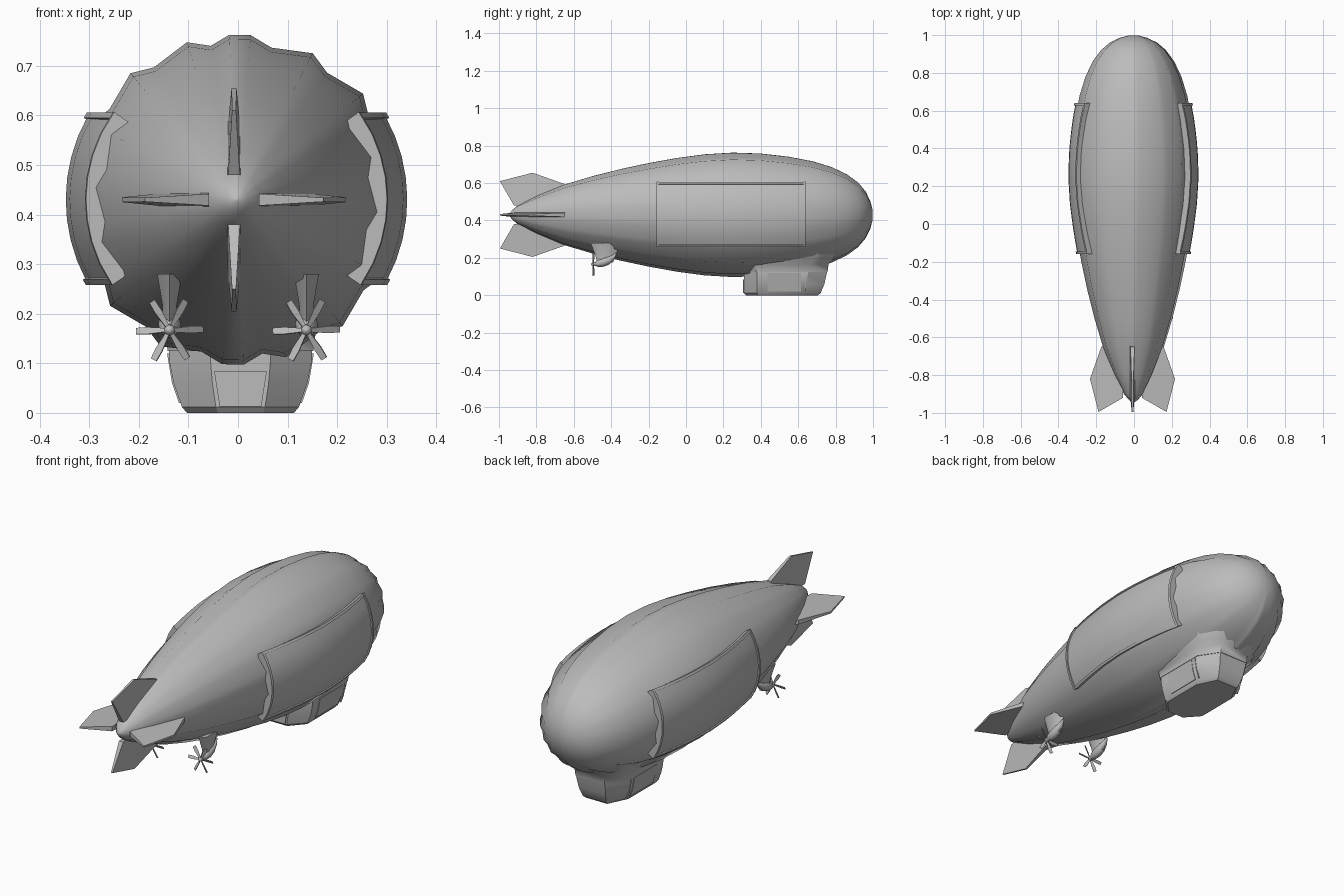
import bpy, bmesh, math
from mathutils import Vector, Matrix

if "Cube" in bpy.data.objects:
    bpy.data.objects.remove(bpy.data.objects["Cube"])

grey = bpy.data.materials.new("airship_grey")
grey.use_nodes = True
grey.diffuse_color = (0.5, 0.5, 0.5, 1)
grey.node_tree.nodes["Principled BSDF"].inputs["Base Color"].default_value = (0.5, 0.5, 0.5, 1)

CX, CZ = -0.003, 0.43
HULL = [(-0.945, 0.004), (-0.93, 0.025), (-0.9, 0.05), (-0.8, 0.1), (-0.65, 0.162), (-0.5, 0.207),
        (-0.35, 0.245), (-0.2, 0.277), (-0.05, 0.304), (0.1, 0.324), (0.25, 0.333), (0.4, 0.328),
        (0.55, 0.311), (0.68, 0.286), (0.78, 0.255), (0.86, 0.217), (0.92, 0.173), (0.96, 0.126),
        (0.985, 0.075), (0.997, 0.03)]


def hull_radius(y):
    for (y0, r0), (y1, r1) in zip(HULL, HULL[1:]):
        if y <= y1:
            return r0 + (r1 - r0) * (y - y0) / (y1 - y0)
    return HULL[-1][1]


def finish(name, bm, angle=40):
    bmesh.ops.recalc_face_normals(bm, faces=bm.faces)
    mesh = bpy.data.meshes.new(name)
    bm.to_mesh(mesh)
    bm.free()
    obj = bpy.data.objects.new(name, mesh)
    bpy.context.collection.objects.link(obj)
    mesh.materials.append(grey)
    bpy.ops.object.select_all(action="DESELECT")
    obj.select_set(True)
    bpy.context.view_layer.objects.active = obj
    bpy.ops.object.shade_smooth_by_angle(angle=math.radians(angle))
    return obj


def loft(name, rings, angle=40):
    """Skin a row of equal closed rings and cap both ends."""
    bm = bmesh.new()
    loops = [[bm.verts.new(p) for p in ring] for ring in rings]
    for a, b in zip(loops, loops[1:]):
        for i in range(len(a)):
            j = (i + 1) % len(a)
            bm.faces.new((a[i], a[j], b[j], b[i]))
    bm.faces.new(loops[0])
    bm.faces.new(loops[-1])
    return finish(name, bm, angle)


# Hull: sixteen overlapping gores, each with a ridge and a shallow step
section = []
for k in range(16):
    start = 5 + 22.5 * k
    section += [(start, 1.0), (start + 8, 0.945)]
    if k in (7, 15):
        section.append((start + 15, 1.0))
rings = []
for y, r in HULL:
    rings.append([(CX + r * s * math.sin(math.radians(a)), y, CZ + r * s * math.cos(math.radians(a)))
                  for a, s in section])
loft("hull", rings, 65)


# Side panels: curved sheets that follow the hull
def side_sheet(name, side, y0, y1, z0, z1, gap, thick, ny, nz):
    bm = bmesh.new()
    grid = []
    for i in range(ny + 1):
        y = y0 + (y1 - y0) * i / ny
        row = []
        for j in range(nz + 1):
            z = z0 + (z1 - z0) * j / nz
            r = hull_radius(y) + gap
            row.append(bm.verts.new((CX + side * math.sqrt(r * r - z * z), y, CZ + z)))
        grid.append(row)
    for i in range(ny):
        for j in range(nz):
            bm.faces.new((grid[i][j], grid[i + 1][j], grid[i + 1][j + 1], grid[i][j + 1]))
    geo = bmesh.ops.extrude_face_region(bm, geom=bm.faces[:])["geom"]
    moved = [v for v in geo if isinstance(v, bmesh.types.BMVert)]
    for v in moved:
        out = Vector((v.co.x - CX, 0, v.co.z - CZ)).normalized()
        v.co -= out * thick
    return finish(name, bm, 35)


for side, label in ((1, "left"), (-1, "right")):
    side_sheet(label + "_panel", side, -0.15, 0.63, -0.165, 0.17, 0.012, 0.035, 12, 8)
    for end, y in (("rear", -0.158), ("front", 0.628)):
        side_sheet(f"{label}_panel_{end}_rim", side, y, y + 0.012, -0.172, 0.177, 0.019, 0.035, 1, 8)
    for edge, z in (("lower", -0.172), ("upper", 0.165)):
        side_sheet(f"{label}_panel_{edge}_rim", side, -0.15, 0.63, z, z + 0.011, 0.017, 0.035, 12, 1)


# Tail fins: tapered blades repeated around the hull axis
outline = [(0.05, -0.6), (0.165, -0.65), (0.225, -0.82), (0.18, -0.995), (0.05, -0.92)]
thickness = [0.024, 0.011, 0.005, 0.004, 0.012]
for k, name in enumerate(("upper_fin", "left_fin", "lower_fin", "right_fin")):
    turn = Matrix.Translation((-0.008, 0, CZ)) @ Matrix.Rotation(math.radians(90 * k), 4, "Y")
    loft(name, [[turn @ Vector((s * t, y, r)) for (r, y), t in zip(outline, thickness)]
                for s in (-1, 1)], 25)


# Gondola: chamfered plan that narrows at the keel and flares into the hull
def plan(z, half, rear, nose):
    tail, front = half * 0.42, half * 0.55
    right = [(-tail, rear), (-half, rear + 0.07), (-half, nose - 0.1), (-front, nose)]
    pts = right + [(-x, y) for x, y in reversed(right)]
    return [(0.005 + x, y, z) for x, y in pts]


loft("gondola", [plan(0.0, 0.108, 0.32, 0.705), plan(0.012, 0.118, 0.31, 0.72),
                 plan(0.06, 0.135, 0.31, 0.74), plan(0.105, 0.144, 0.31, 0.75),
                 plan(0.135, 0.145, 0.31, 0.757)], 30)
loft("gondola_fairing", [plan(0.125, 0.147, 0.305, 0.757), plan(0.165, 0.152, 0.3, 0.762),
                         plan(0.19, 0.17, 0.29, 0.785), plan(0.24, 0.18, 0.28, 0.81)], 50)

# Gondola doors: thin plates on the sides and the rear
for side, label in ((1, "left"), (-1, "right")):
    for part, y0, y1 in (("door", 0.435, 0.615), ("front_window", 0.635, 0.64)):
        rows = [[(0.005 + side * (x + d), y, z) for y in (y0, y1) for x, z in
                 (((0.121, 0.02), (0.135, 0.06), (0.145, 0.12)) if y == y0 else
                  ((0.145, 0.12), (0.135, 0.06), (0.121, 0.02)))] for d in (-0.003, 0.003)]
        loft(f"{label}_gondola_{part}", rows, 20)
loft("gondola_rear_hatch", [[(0.005 + x, y, z) for x, z in
     ((-0.042, 0.013), (0.042, 0.013), (0.053, 0.083), (-0.053, 0.083))] for y in (0.306, 0.312)], 20)


# Engines: rounded pod, raked pylon and a six-bladed propeller on each side
def ellipse(cx, y, cz, rx, rz, n=12):
    return [(cx + rx * math.cos(2 * math.pi * i / n), y, cz + rz * math.sin(2 * math.pi * i / n))
            for i in range(n)]


for side, label in ((1, "left"), (-1, "right")):
    x = side * 0.138
    loft(label + "_engine_pod", [ellipse(x, y, z, r, r * 1.1) for y, z, r in
         ((-0.487, 0.168, 0.008), (-0.47, 0.17, 0.017), (-0.44, 0.178, 0.023),
          (-0.41, 0.188, 0.021), (-0.385, 0.205, 0.014), (-0.37, 0.225, 0.006))], 60)
    loft(label + "_engine_pylon", [[(x + a * w, y, z) for a, y in
         ((0, y0), (1, y0 + 0.03), (0.8, y1 - 0.03), (0, y1), (-0.8, y1 - 0.03), (-1, y0 + 0.03))]
         for z, w, y0, y1 in ((0.175, 0.014, -0.475, -0.39), (0.215, 0.014, -0.485, -0.375),
                              (0.28, 0.025, -0.51, -0.35))], 50)
    loft(label + "_propeller_hub", [ellipse(x, y, 0.167, r, r) for y, r in
         ((-0.507, 0.003), (-0.502, 0.009), (-0.49, 0.012), (-0.48, 0.011))], 50)
    for k in range(6):
        spin = Matrix.Translation((x, -0.495, 0.167)) @ Matrix.Rotation(math.radians(60 * k + 28), 4, "Y")
        blade = spin @ Matrix.Rotation(math.radians(30), 4, "Z")
        loft(f"{label}_propeller_blade_{k + 1}", [[blade @ Vector((a * w, b * 0.0015, r))
             for a, b in ((-1, -1), (1, -1), (1, 1), (-1, 1))]
             for r, w in ((0.006, 0.004), (0.045, 0.008), (0.068, 0.007))], 30)
